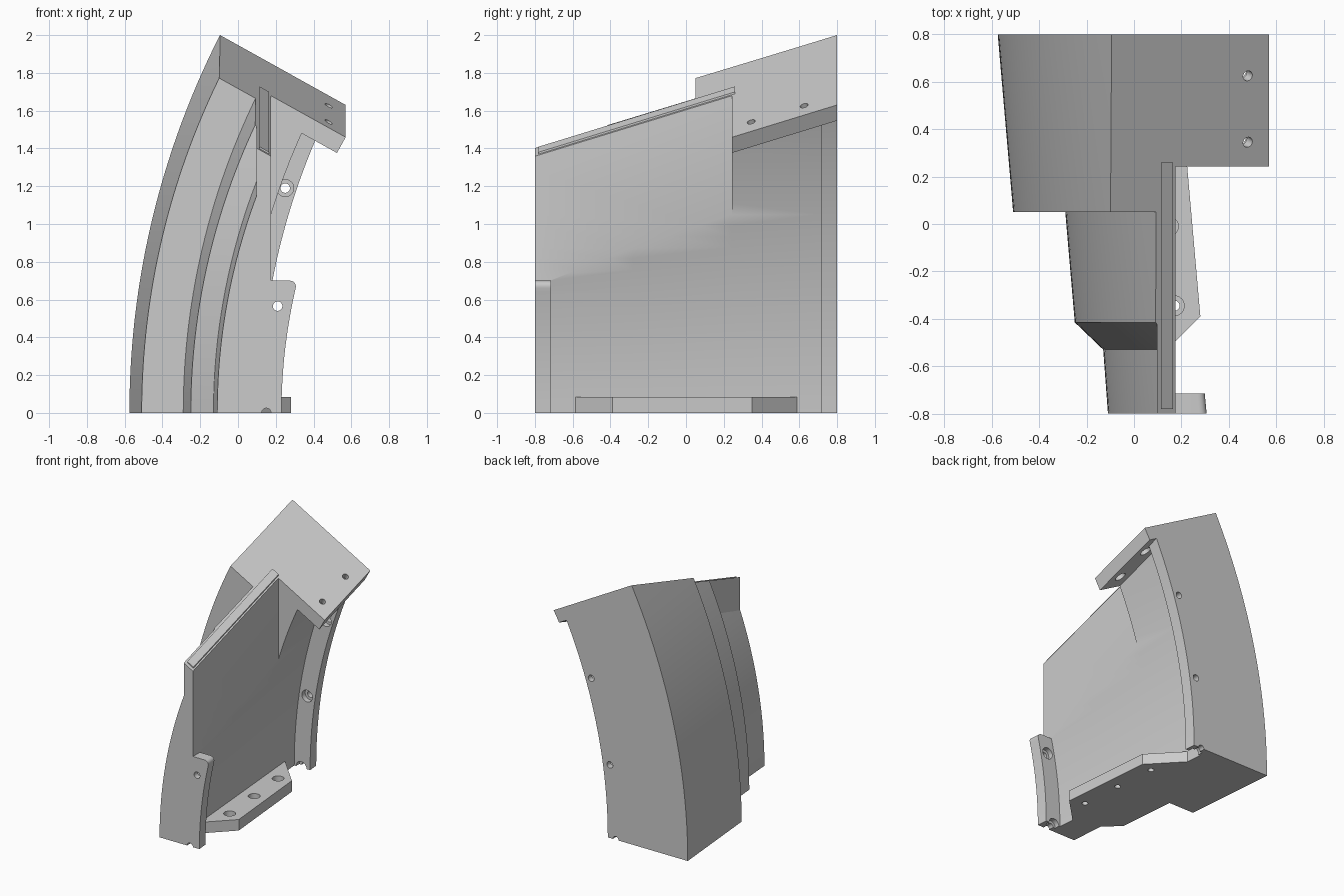
import bpy, bmesh, math
from mathutils import Vector

if "Cube" in bpy.data.objects:
    bpy.data.objects.remove(bpy.data.objects["Cube"])

SLOPE_N = Vector((0.556, -0.307, 1)).normalized()   # normal of the sloped top


def top_z(x, y):
    return 2 - 0.556 * (x + 0.095) + 0.307 * (y - 0.8)


def lean(x0, y, z):
    """x position at height z of an arc that starts vertically at x0."""
    c = 3.5 + 0.42 * y
    return c - math.sqrt((c - x0) ** 2 - z * z)


def make(name, rings, bevel=None):
    """Closed solid from stacked rings of points; bevel rounds one edge of the top ring."""
    bm = bmesh.new()
    vs = [[bm.verts.new(p) for p in r] for r in rings]
    n = len(vs[0])
    for a, b in zip(vs, vs[1:]):
        for i in range(n):
            j = (i + 1) % n
            bm.faces.new((a[i], a[j], b[j], b[i]))
    bm.faces.new(vs[0][::-1])
    bm.faces.new(vs[-1])
    if bevel:
        e = bm.edges.get((vs[-1][bevel[0]], vs[-1][bevel[1]]))
        bmesh.ops.bevel(bm, geom=[e], offset=0.04, segments=6, profile=0.5, affect='EDGES')
    bmesh.ops.recalc_face_normals(bm, faces=bm.faces)
    me = bpy.data.meshes.new(name)
    bm.to_mesh(me)
    bm.free()
    ob = bpy.data.objects.new(name, me)
    bpy.context.collection.objects.link(ob)
    return ob


def arc_loft(name, plan, top, steps, bevel=None):
    return make(name, [[(lean(x, y, top * k / steps), y, top * k / steps) for x, y in plan]
                       for k in range(steps + 1)], bevel)


def prism(name, plan, lo, hi):
    """Upright prism; lo and hi are functions of x, y."""
    return make(name, [[(x, y, f(x, y)) for x, y in plan] for f in (lo, hi)])


def rect(x0, x1, y0, y1):
    return [(x0, y0), (x1, y0), (x1, y1), (x0, y1)]


def rod(a, b, r):
    a, b = Vector(a), Vector(b)
    q = (b - a).to_track_quat('Z', 'Y')
    circ = [q @ Vector((r * math.cos(t), r * math.sin(t), 0))
            for t in (2 * math.pi * i / 32 for i in range(32))]
    return make("hole_cutter", [[p + c for c in circ] for p in (a, b)])


def combine(ob, other, op):
    m = ob.modifiers.new(op, 'BOOLEAN')
    m.operation, m.solver, m.object = op, 'EXACT', other
    other.hide_render = True
    bpy.context.view_layer.objects.active = ob
    bpy.ops.object.modifier_apply(modifier=m.name)
    bpy.data.objects.remove(other)


# main curved body with stepped outside and rear flange
inner = lambda y: 0.101 - 0.08 * (y + 0.8)
plan = [(-0.11, -0.8), (-0.13, -0.53), (-0.25, -0.415), (-0.29, 0.05), (-0.51, 0.05),
        (-0.575, 0.8), (0.108, 0.8), (0.115, 0.715)]
plan += [(inner(y), y) for y in (0.715, 0.24, -0.28, -0.8)]
body = arc_loft("curved_shell", plan, 2.1, 36)

# upright plate, then trim the body flush with its inner face
wall_foot = lambda x, y: 0.74 + 0.365 * (y + 0.8)
combine(body, prism("upright_plate", rect(0.097, 0.178, -0.8, 0.26), wall_foot,
                    lambda x, y: 2.2), 'UNION')
combine(body, prism("inner_trim", rect(0.175, 1.5, -1, 0.243), lambda x, y: 0.3,
                    lambda x, y: 3), 'DIFFERENCE')

# top lip
perp = Vector((0.556, 0, 1)).normalized()
foot = [Vector((x, y, top_z(x, y))) for x, y in rect(0.25, 0.57, 0.243, 0.8)]
combine(body, make("top_lip", [[p - perp * 0.095 for p in foot],
                               [p + perp * 0.1 for p in foot]]), 'UNION')

# front flange with rounded top corner
combine(body, arc_loft("front_flange", [(0.05, -0.8), (0.23, -0.8), (0.223, -0.715),
                                        (0.05, -0.715)], 0.7, 12, (1, 2)), 'UNION')

# bottom mounting plate
combine(body, prism("bottom_plate", [(0.03, -0.64), (0.28, -0.39), (0.215, 0.35),
                                     (-0.05, 0.63), (-0.15, 0.63), (-0.05, -0.64)],
                    lambda x, y: 0, lambda x, y: 0.085), 'UNION')

# sloped top cut
combine(body, prism("top_cutter", rect(-2, 2, -2, 2), top_z, lambda x, y: 6), 'DIFFERENCE')

# screw holes with wider counterbores
holes = []
for x, y in ((0.17, -0.345), (0.145, -0.01), (0.115, 0.325)):
    holes.append(((x, y, -0.1), (x, y, 0.15), 0.022))
    holes.append(((x, y, 0.045), (x, y, 0.15), 0.042))
for x, z in ((0.21, 0.565), (0.15, 0)):
    holes.append(((x, -0.9, z), (x, -0.69, z), 0.025))
    holes.append(((x, -0.755, z), (x, -0.70, z), 0.045))
for x, z in ((0.25, 1.19), (0.09, 0.565), (0.04, 0)):
    holes.append(((x, 0.69, z), (x, 0.9, z), 0.025))
    holes.append(((x, 0.70, z), (x, 0.755, z), 0.045))
for y in (0.345, 0.625):
    p = Vector((0.48, y, top_z(0.48, y)))
    holes.append((p - SLOPE_N * 0.13, p + SLOPE_N * 0.1, 0.022))
    holes.append((p - SLOPE_N * 0.13, p - SLOPE_N * 0.05, 0.042))
for a, b, r in holes:
    combine(body, rod(a, b, r), 'DIFFERENCE')

# raised sealing rib along the plate's top
rib = prism("top_rib", rect(0.113, 0.165, -0.78, 0.26), lambda x, y: top_z(x, y) - 0.04,
            lambda x, y: top_z(x, y) + 0.01)

# smooth the arcs, keep edges crisp
bpy.ops.object.select_all(action='DESELECT')
for ob in (body, rib):
    ob.select_set(True)
bpy.context.view_layer.objects.active = body
bpy.ops.object.shade_smooth_by_angle(angle=math.radians(20))
